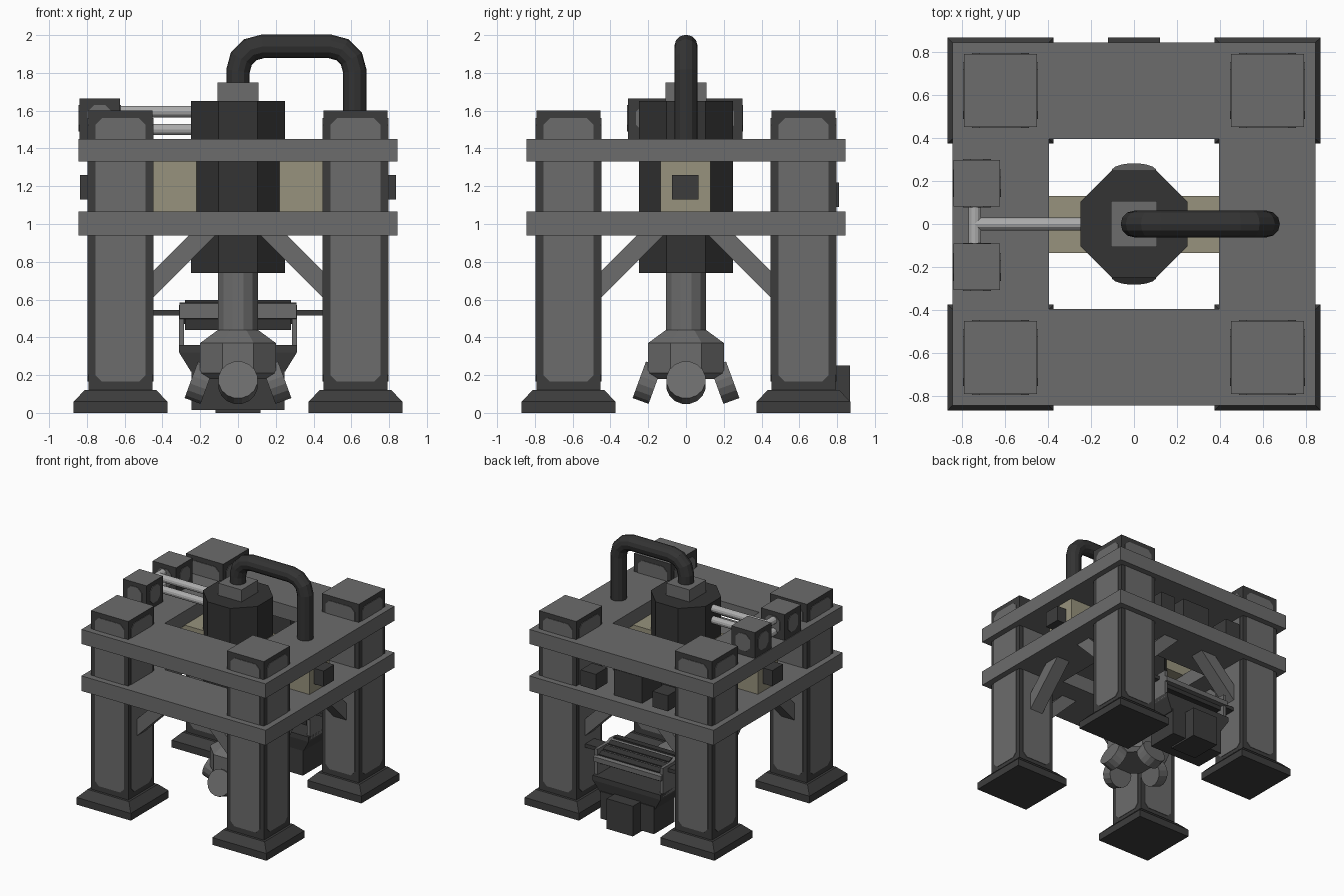
import bpy, bmesh
from math import pi, cos, sin, radians
from mathutils import Matrix, Vector

cube = bpy.data.objects.get("Cube")
if cube:
    bpy.data.objects.remove(cube, do_unlink=True)


def material(name, r, g, b):
    m = bpy.data.materials.new(name)
    m.use_nodes = True
    m.diffuse_color = (r, g, b, 1)
    m.node_tree.nodes["Principled BSDF"].inputs["Base Color"].default_value = (r, g, b, 1)
    return m


GREY = material("steel grey", .15, .15, .15)
DARK = material("dark steel", .046, .046, .046)
BLACK = material("blackened metal", .033, .033, .033)
BEIGE = material("dull beige", .31, .29, .205)
PALE = material("pale pipe", .42, .42, .42)


def finish(name, bm, mat, top=None):
    """Make the object; faces pointing up may take a second colour."""
    bmesh.ops.recalc_face_normals(bm, faces=bm.faces)
    me = bpy.data.meshes.new(name)
    me.materials.append(mat)
    if top:
        me.materials.append(top)
        for f in bm.faces:
            f.material_index = int(f.normal.z > .9)
    bm.to_mesh(me)
    bm.free()
    ob = bpy.data.objects.new(name, me)
    bpy.context.collection.objects.link(ob)
    return ob


def loft(name, rings, mat, top=None):
    """Skin a stack of closed rings and cap both ends."""
    bm = bmesh.new()
    rows = [[bm.verts.new(p) for p in ring] for ring in rings]
    n = len(rows[0])
    for a, b in zip(rows, rows[1:]):
        for i in range(n):
            j = (i + 1) % n
            bm.faces.new((a[i], a[j], b[j], b[i]))
    bm.faces.new(rows[0])
    bm.faces.new(rows[-1])
    return finish(name, bm, mat, top)


def rect(cx, cy, hx, hy, z):
    return [(cx + sx * hx, cy + sy * hy, z) for sx, sy in ((-1, -1), (1, -1), (1, 1), (-1, 1))]


def box(name, x, y, z, mat, top=None):
    c = ((x[0] + x[1]) / 2, (y[0] + y[1]) / 2, (x[1] - x[0]) / 2, (y[1] - y[0]) / 2)
    return loft(name, [rect(*c, z[0]), rect(*c, z[1])], mat, top)


def extrude(name, profile, axis, lo, hi, mat):
    """Extrude a 2D profile (side, z) along x or y."""
    put = (lambda s, z, d: (d, s, z)) if axis == "x" else (lambda s, z, d: (s, d, z))
    return loft(name, [[put(s, z, d) for s, z in profile] for d in (lo, hi)], mat)


def turned(name, profile, sides, mat):
    """Stack of regular polygons; radius is measured to the flats."""
    k = 1 / cos(pi / sides)
    angles = [(i + .5) * 2 * pi / sides for i in range(sides)]
    return loft(name, [[(r * k * cos(a), r * k * sin(a), z) for a in angles]
                       for r, z in profile], mat)


def tube(name, points, radius, mat, sides=12):
    """Round tube along a path lying in one plane, with mitred joints."""
    pts = [Vector(p) for p in points]
    normal = Vector((0, 1, 0)) if abs((pts[-1] - pts[0]).y) < .001 else Vector((1, 0, 0))
    rings = []
    for i, p in enumerate(pts):
        a = (pts[i] - pts[i - 1]).normalized() if i else (pts[1] - p).normalized()
        b = (pts[i + 1] - p).normalized() if i < len(pts) - 1 else a
        t = (a + b).normalized()
        side = t.cross(normal) / t.dot(a)
        rings.append([p + radius * (cos(q) * normal + sin(q) * side)
                      for q in (2 * pi * k / sides for k in range(sides))])
    return loft(name, rings, mat)


def panels(name, cx, cy, half, hw, z0, z1, cut, mat):
    """Thin chamfered plates on the four upright faces of a square block."""
    prof = [(-hw + cut, z0), (hw - cut, z0), (hw, z0 + cut), (hw, z1 - cut),
            (hw - cut, z1), (-hw + cut, z1), (-hw, z1 - cut), (-hw, z0 + cut)]
    for i in range(4):
        ob = extrude(f"{name}_{i + 1}", prof, "y", -half - .004, -half + .003, mat)
        ob.data.transform(Matrix.Translation((cx, cy, 0)) @ Matrix.Rotation(i * pi / 2, 4, "Z"))


# Corner pillars, feet and side panels
P = .622
for sx in (-1, 1):
    for sy in (-1, 1):
        tag = ("front" if sy < 0 else "back") + ("_left" if sx > 0 else "_right")
        x, y = sx * P, sy * P
        box("pillar_" + tag, (x - .17, x + .17), (y - .17, y + .17), (.1, 1.6), DARK, GREY)
        panels("pillar_panel_" + tag, x, y, .17, .133, .165, 1.56, .035, GREY)
        loft("foot_" + tag, [rect(x, y, h, h, z) for h, z in
                             ((.248, 0), (.248, .06), (.19, .12))], DARK)

# Two square ring frames
for name, z0, z1 in (("lower_frame", .94, 1.065), ("upper_frame", 1.33, 1.45)):
    bm = bmesh.new()
    loops = [[bm.verts.new(p) for p in rect(0, 0, h, h, z)]
             for h, z in ((.845, z0), (.845, z1), (.395, z1), (.395, z0))]
    for a, b in zip(loops, loops[1:] + loops[:1]):
        for i in range(4):
            j = (i + 1) % 4
            bm.faces.new((a[i], a[j], b[j], b[i]))
    finish(name, bm, GREY)

# Diagonal braces under the lower frame
for axis in "xy":
    for side in (-1, 1):
        for end in (-1, 1):
            prof = [(end * s, z) for s, z in ((.47, .59), (.12, .94), (.26, .94), (.47, .73))]
            extrude(f"brace_{axis}_{side}_{end}", prof, axis, side * P - .06, side * P + .06, GREY)

# Cross beam with end blocks, and boxes on the back of the lower frame
box("cross_beam", (-.75, .75), (-.135, .13), (1.06, 1.335), BEIGE)
for s, tag in ((-1, "right"), (1, "left")):
    xs = sorted((s * .73, s * .837))
    box("beam_end_block_" + tag, xs, (-.075, .065), (1.13, 1.26), DARK)
    box("back_block_" + tag, (s * .33 - .07, s * .33 + .07), (.66, .81), (1.09, 1.22), DARK)
box("back_junction_box", (-.13, .13), (.5, .76), (1.06, 1.28), DARK)

# Central drum, collar, shaft and head
turned("drum", [(.25, .74), (.25, 1.65)], 8, BLACK)
box("collar", (-.108, .108), (-.108, .108), (1.64, 1.75), GREY)
turned("shaft", [(.105, .42), (.105, .75)], 12, GREY)
turned("tool_head", [(.17, .18), (.2, .21), (.2, .37), (.105, .44)], 8, GREY)

# Four tilted round cutters around the head
for i in range(4):
    ob = turned(f"cutter_{i + 1}", [(.103, -.045), (.103, .045)], 16, GREY)
    ob.data.transform(Matrix.Rotation(i * pi / 2, 4, "Z") @ Matrix.Translation((0, -.205, .16))
                      @ Matrix.Rotation(radians(70), 4, "X"))

# Thick bent hose from the drum to the upper frame
bend = .13
arc = [(bend * (1 - cos(a)), bend * sin(a)) for a in (0, pi / 6, pi / 3, pi / 2)]
rise = [(dx, 0, 1.81 + dz) for dx, dz in arc]
fall = [(.618 - dx, 0, 1.81 + dz) for dx, dz in reversed(arc)]
tube("hose", [(0, 0, 1.7)] + rise + fall + [(.618, 0, 1.44)], .062, BLACK)

# Pump boxes with pale pipes
for tag, y in (("front", -.2), ("back", .19)):
    box("pump_box_" + tag, (-.84, -.625), (y - .108, y + .108), (1.44, 1.665), DARK, GREY)
    panels("pump_panel_" + tag, -.732, y, .108, .065, 1.49, 1.63, .035, GREY)
for tag, z in (("upper", 1.595), ("lower", 1.5)):
    tube("feed_pipe_" + tag, [(-.74, 0, z), (-.2, 0, z)], .03, PALE)
    tube("link_pipe_" + tag, [(-.742, -.1, z), (-.742, .09, z)], .03, PALE)

# Control console between the back pillars
extrude("console_desk", [(.48, .5), (.48, .58), (.56, .585), (.77, .51), (.77, .47)],
        "x", -.31, .31, GREY)
box("console_underside", (-.28, .28), (.5, .72), (.44, .505), BLACK)
for k in range(3):
    y, z = .58 + k * .06, .578 - k * .0214
    extrude(f"key_row_{k + 1}", [(y, z), (y, z + .009), (y + .045, z - .007), (y + .045, z - .016)],
            "x", -.28, .28, BLACK)
box("console_back_lip", (-.28, .28), (.5, .55), (.575, .597), BLACK)
for s in (-1, 1):
    box("console_side_left" if s > 0 else "console_side_right",
        sorted((s * .285, s * .312)), (.5, .75), (.33, .57), GREY)
loft("console_tray", [rect(0, .63, .25, .13, .22), rect(0, .63, .312, .15, .32),
                      rect(0, .63, .312, .15, .36)], DARK)
box("console_body", (-.245, .245), (.5, .77), (.015, .24), DARK)
box("console_back_box", (-.12, .12), (.6, .868), (0, .25), DARK)
box("console_shelf", (-.47, .47), (.56, .68), (.515, .545), DARK)
